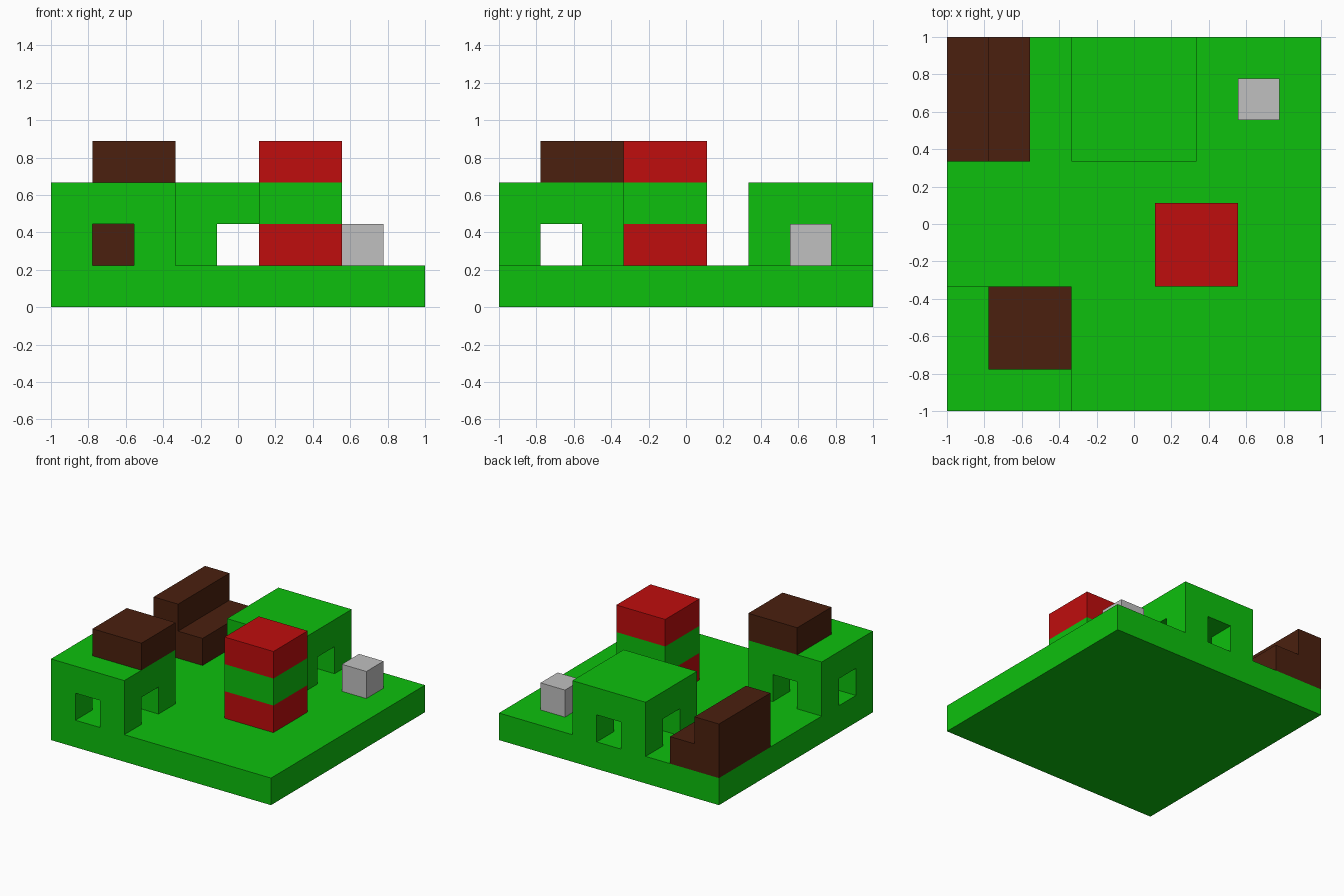
import bpy
import bmesh
import math
from mathutils import Vector

if "Cube" in bpy.data.objects:
    bpy.data.objects.remove(bpy.data.objects["Cube"], do_unlink=True)

U = 2 / 9  # the model sits on a 9 x 9 grid of cubic cells


def material(name, rgb):
    m = bpy.data.materials.new(name)
    m.use_nodes = True
    m.diffuse_color = (*rgb, 1)
    m.node_tree.nodes["Principled BSDF"].inputs["Base Color"].default_value = (*rgb, 1)
    return m


GREEN = material("grass_green", (0.004, 0.53, 0.004))
RED = material("red", (0.52, 0.004, 0.004))
BROWN = material("dark_brown", (0.07, 0.0145, 0.0045))
GREY = material("light_grey", (0.53, 0.53, 0.53))


def box(x, y, z, w, d, h):
    """Set of grid cells filling a box, counted from the front right bottom corner."""
    return {(i, j, k) for i in range(x, x + w)
            for j in range(y, y + d) for k in range(z, z + h)}


def build(name, cells, mat):
    """Skin the outside of a set of cells, then merge coplanar faces."""
    bm = bmesh.new()
    for cell in cells:
        centre = Vector(cell) + Vector((0.5, 0.5, 0.5))
        for axis in range(3):
            for sign in (-1, 1):
                n = Vector((0, 0, 0))
                n[axis] = sign
                if tuple(int(c + o) for c, o in zip(cell, n)) in cells:
                    continue
                a = Vector((0, 0, 0))
                a[(axis + 1) % 3] = 0.5
                b = n.cross(a)
                mid = centre + n / 2
                corners = (mid - a - b, mid + a - b, mid + a + b, mid - a + b)
                bm.faces.new([bm.verts.new((p - Vector((4.5, 4.5, 0))) * U) for p in corners])
    bmesh.ops.remove_doubles(bm, verts=bm.verts[:], dist=0.001)
    bmesh.ops.dissolve_limit(bm, angle_limit=math.radians(1),
                             verts=bm.verts[:], edges=bm.edges[:])
    mesh = bpy.data.meshes.new(name)
    bm.to_mesh(mesh)
    bm.free()
    mesh.materials.append(mat)
    bpy.context.collection.objects.link(bpy.data.objects.new(name, mesh))


def house(x, y):
    """Block with an opening through the middle of all four walls."""
    return box(x, y, 1, 3, 3, 2) - box(x + 1, y, 1, 1, 3, 1) - box(x, y + 1, 1, 3, 1, 1)


# Ground slab
build("ground", box(0, 0, 0, 9, 9, 1), GREEN)

# Two houses, the front one with a roof block
build("front_house", house(0, 0), GREEN)
build("front_house_roof", box(1, 1, 3, 2, 2, 1), BROWN)
build("back_house", house(3, 6), GREEN)

# Striped tower
for level, (label, mat) in enumerate((("bottom", RED), ("middle", GREEN), ("top", RED)), 1):
    build(f"tower_{label}", box(5, 3, level, 2, 2, 1), mat)

# Bench with a tall back along the edge
build("bench", box(0, 6, 1, 2, 3, 1) | box(0, 6, 2, 1, 3, 1), BROWN)

# Stone cube
build("stone_cube", box(7, 7, 1, 1, 1, 1), GREY)
